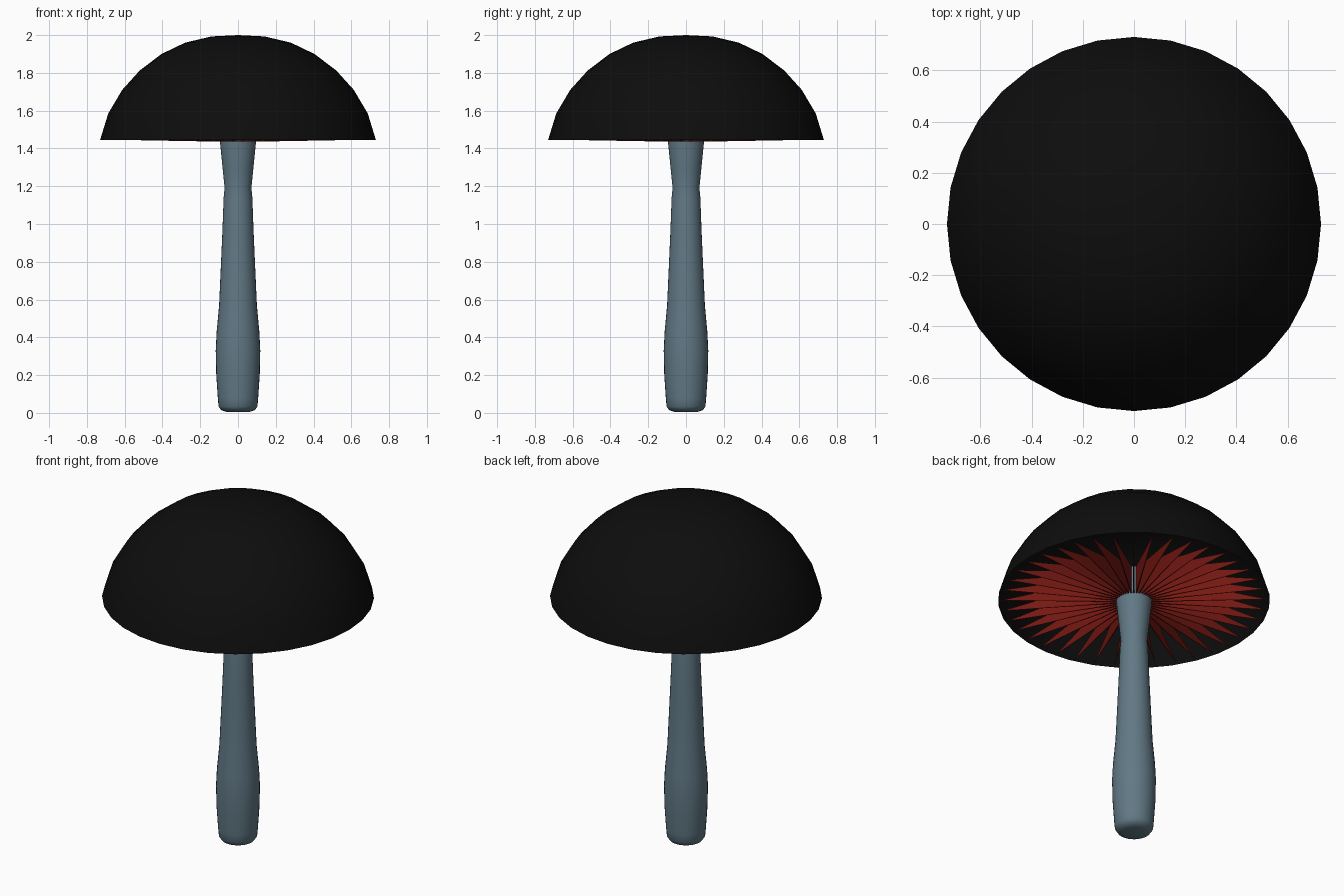
import bpy, bmesh, math

if "Cube" in bpy.data.objects:
    bpy.data.objects.remove(bpy.data.objects["Cube"])

SIDES = 32
GILLS = 40


def material(name, rgb):
    mat = bpy.data.materials.new(name)
    mat.diffuse_color = (*rgb, 1.0)
    mat.use_nodes = True
    mat.node_tree.nodes["Principled BSDF"].inputs["Base Color"].default_value = mat.diffuse_color
    return mat


def finish(name, bm, mat, smooth=None):
    bmesh.ops.recalc_face_normals(bm, faces=bm.faces)
    mesh = bpy.data.meshes.new(name)
    bm.to_mesh(mesh)
    bm.free()
    mesh.materials.append(mat)
    obj = bpy.data.objects.new(name, mesh)
    bpy.context.collection.objects.link(obj)
    if smooth is not None:
        bpy.ops.object.select_all(action='DESELECT')
        obj.select_set(True)
        bpy.context.view_layer.objects.active = obj
        bpy.ops.object.shade_smooth_by_angle(angle=math.radians(smooth))
    return obj


def lathe(name, profile, mat, smooth):
    # Spin a (radius, height) profile around the z axis
    bm = bmesh.new()
    verts = [bm.verts.new((r, 0, z)) for r, z in profile]
    edges = [bm.edges.new(pair) for pair in zip(verts, verts[1:])]
    bmesh.ops.spin(bm, geom=verts + edges, axis=(0, 0, 1), cent=(0, 0, 0),
                   angle=math.tau, steps=SIDES)
    bmesh.ops.remove_doubles(bm, verts=bm.verts, dist=0.0005)
    return finish(name, bm, mat, smooth)


black = material("cap_black", (0.004, 0.004, 0.004))
blue_grey = material("stem_blue_grey", (0.12, 0.19, 0.235))
red = material("gill_red", (0.18, 0.009, 0.006))

# Open dome cap
lathe("cap", [(0, 2.0), (0.14, 1.993), (0.28, 1.96), (0.405, 1.9),
              (0.52, 1.813), (0.613, 1.71), (0.687, 1.585), (0.73, 1.445)],
      black, 40)

# Stem, running up inside the cap
lathe("stem", [(0, 0.004), (0.06, 0.005), (0.09, 0.015), (0.103, 0.035),
               (0.107, 0.08), (0.115, 0.2), (0.118, 0.33), (0.113, 0.43),
               (0.1, 0.57), (0.092, 0.75), (0.083, 0.95), (0.076, 1.14),
               (0.071, 1.19), (0.08, 1.28), (0.096, 1.44), (0.1, 1.6),
               (0, 1.6)], blue_grey, 50)

# Thin radial gills, tapering to points at the cap rim
bm = bmesh.new()
for i in range(GILLS):
    a = math.tau * (i + 0.5) / GILLS
    c, s = math.cos(a), math.sin(a)

    def point(r, w, z):
        return bm.verts.new((r * c - w * s, r * s + w * c, z))

    base = [point(0.05, w, z) for w, z in
            ((-0.004, 1.435), (0.004, 1.435), (0.004, 1.61), (-0.004, 1.61))]
    tip = point(0.715, 0, 1.447)
    bm.faces.new(base)
    for j in range(4):
        bm.faces.new((base[j], base[(j + 1) % 4], tip))
finish("gills", bm, red)
